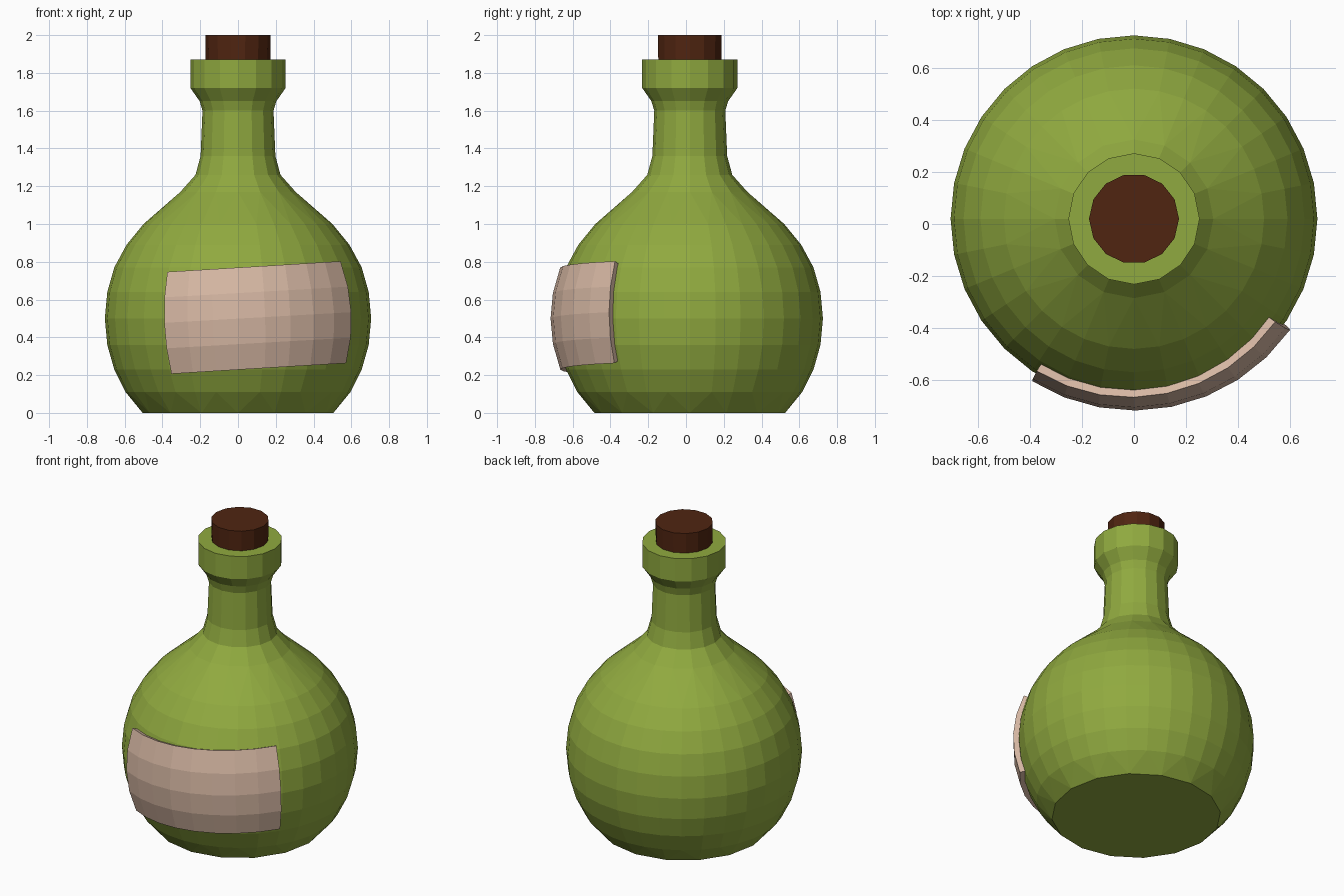
import bpy, bmesh, math

if "Cube" in bpy.data.objects:
    bpy.data.objects.remove(bpy.data.objects["Cube"])

CY = 0.02  # bottle axis sits slightly behind y = 0


def material(name, rgb):
    m = bpy.data.materials.new(name)
    m.diffuse_color = (*rgb, 1)
    m.use_nodes = True
    m.node_tree.nodes["Principled BSDF"].inputs["Base Color"].default_value = m.diffuse_color
    return m


def finish(name, bm, mat):
    bmesh.ops.recalc_face_normals(bm, faces=bm.faces)
    me = bpy.data.meshes.new(name)
    bm.to_mesh(me)
    bm.free()
    me.materials.append(mat)
    ob = bpy.data.objects.new(name, me)
    bpy.context.collection.objects.link(ob)
    return ob


def bridge(bm, a, b):
    """Join two rings with equal counts, or with a 2:1 step in counts."""
    if len(a) < len(b):
        a, b = b, a
    n, k = len(a), len(b)
    for i in range(k):
        j = (i + 1) % k
        if n == k:
            bm.faces.new((a[i], a[j], b[j], b[i]))
        else:
            p, q, r = a[2 * i], a[2 * i + 1], a[(2 * i + 2) % n]
            bm.faces.new((p, q, b[i]))
            bm.faces.new((q, b[j], b[i]))
            bm.faces.new((q, r, b[j]))


def turned(name, profile, mat):
    """Revolve (radius, z, sides) rings and cap both ends."""
    bm = bmesh.new()
    rings = []
    for r, z, n in profile:
        rings.append([bm.verts.new((r * math.cos(math.tau * i / n),
                                    CY + r * math.sin(math.tau * i / n), z))
                      for i in range(n)])
    for a, b in zip(rings, rings[1:]):
        bridge(bm, a, b)
    bm.faces.new(rings[0])
    bm.faces.new(rings[-1])
    return finish(name, bm, mat)


green = material("green glass", (0.28, 0.40, 0.05))
brown = material("dark cork", (0.08, 0.018, 0.0055))
beige = material("paper beige", (0.68, 0.48, 0.37))

# Round body, neck and flared lip
turned("bottle", [
    (0.505, 0.0, 16), (0.595, 0.11, 32), (0.655, 0.23, 32), (0.692, 0.36, 32),
    (0.705, 0.50, 32), (0.692, 0.64, 32), (0.655, 0.77, 32), (0.59, 0.89, 32),
    (0.50, 1.0, 32), (0.305, 1.17, 16), (0.225, 1.26, 16), (0.198, 1.36, 16),
    (0.188, 1.60, 16), (0.203, 1.65, 16), (0.252, 1.72, 16), (0.252, 1.87, 16),
], green)

# Cork
turned("cork", [(0.17, 1.80, 14), (0.173, 2.0, 14)], brown)


# Slightly tilted label wrapped on the spherical body
COLS, ROWS = 8, 4


def label_point(i, j, radius):
    a = math.radians(-32 + 86.5 * i / COLS)
    v = j / ROWS - 0.5
    z = 0.505 + 0.54 * v + 0.06 * (0.7 * math.sin(a) - 0.1)
    a += math.radians(-1.2 * v)
    # slide along the vertical arc so inner and outer edges stay radial
    lat = math.asin((z - 0.5) / 0.737)
    r = radius * math.cos(lat)
    return (r * math.sin(a), CY - r * math.cos(a), 0.5 + radius * math.sin(lat))


bm = bmesh.new()
outer, inner = [[[bm.verts.new(label_point(i, j, rad)) for j in range(ROWS + 1)]
                 for i in range(COLS + 1)] for rad in (0.737, 0.685)]
for grid in (outer, inner):
    for i in range(COLS):
        for j in range(ROWS):
            bm.faces.new((grid[i][j], grid[i + 1][j], grid[i + 1][j + 1], grid[i][j + 1]))
for i in range(COLS):
    for j in (0, ROWS):
        bm.faces.new((outer[i][j], outer[i + 1][j], inner[i + 1][j], inner[i][j]))
for j in range(ROWS):
    for i in (0, COLS):
        bm.faces.new((outer[i][j], outer[i][j + 1], inner[i][j + 1], inner[i][j]))
finish("label", bm, beige)
